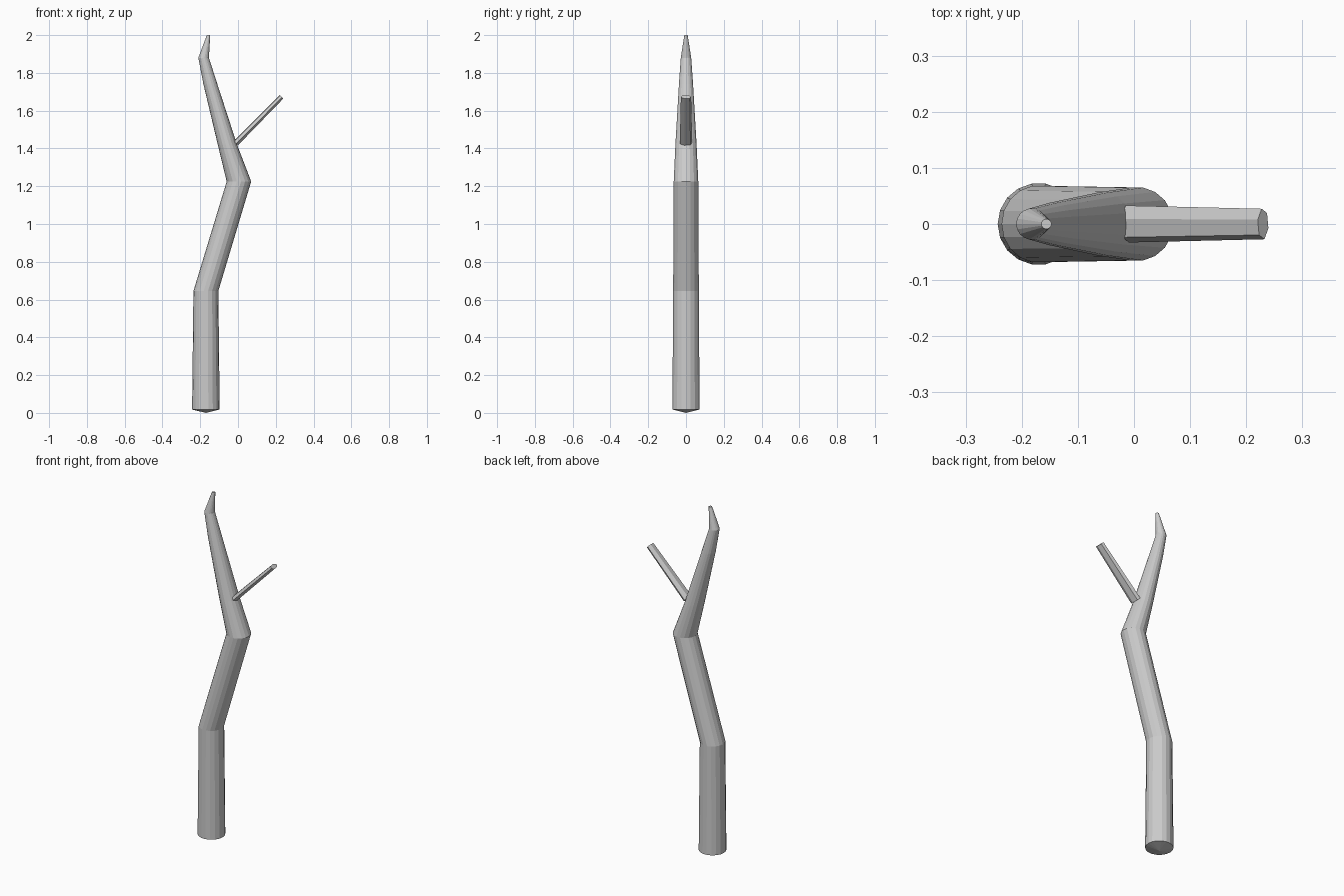
import bpy, bmesh
from math import sin, cos, pi
from mathutils import Vector

if "Cube" in bpy.data.objects:
    bpy.data.objects.remove(bpy.data.objects["Cube"])


def loft(name, stations, sides, side_axis, up_axis, phase=0.0, base_tip=None):
    """Skin rings; each station is (centre, radius along side_axis, radius along up_axis)."""
    bm = bmesh.new()
    u, v = Vector(side_axis).normalized(), Vector(up_axis).normalized()
    rings = []
    for centre, ru, rv in stations:
        ring = []
        for i in range(sides):
            a = 2 * pi * i / sides + phase
            ring.append(bm.verts.new(Vector(centre) + u * ru * cos(a) + v * rv * sin(a)))
        rings.append(ring)
    for low, high in zip(rings, rings[1:]):
        for i in range(sides):
            j = (i + 1) % sides
            bm.faces.new((low[i], low[j], high[j], high[i]))
    bm.faces.new(rings[-1])
    if base_tip:
        tip = bm.verts.new(base_tip)
        for i in range(sides):
            bm.faces.new((tip, rings[0][(i + 1) % sides], rings[0][i]))
    else:
        bm.faces.new(rings[0][::-1])
    bmesh.ops.recalc_face_normals(bm, faces=bm.faces)
    mesh = bpy.data.meshes.new(name)
    bm.to_mesh(mesh)
    bm.free()
    obj = bpy.data.objects.new(name, mesh)
    bpy.context.collection.objects.link(obj)
    return obj


# Crooked trunk: x, z, x radius, y radius of each level ring
trunk = [(-0.17, 0.018, 0.073, 0.073),
         (-0.17, 0.645, 0.066, 0.069),
         (0.005, 1.225, 0.065, 0.066),
         (-0.056, 1.42, 0.051, 0.057),
         (-0.146, 1.74, 0.037, 0.038),
         (-0.182, 1.88, 0.028, 0.028),
         (-0.156, 2.0, 0.009, 0.009)]
loft("trunk", [((x, 0, z), rx, ry) for x, z, rx, ry in trunk], 18,
     (1, 0, 0), (0, 1, 0), base_tip=(-0.17, 0, 0))

# Thin flattened side branch, square to its own direction
loft("side_branch", [((-0.012, 0, 1.428), 0.034, 0.017),
                     ((0.23, 0, 1.673), 0.028, 0.014)], 6,
     (0, 1, 0), (-1, 0, 1), phase=0.25)
